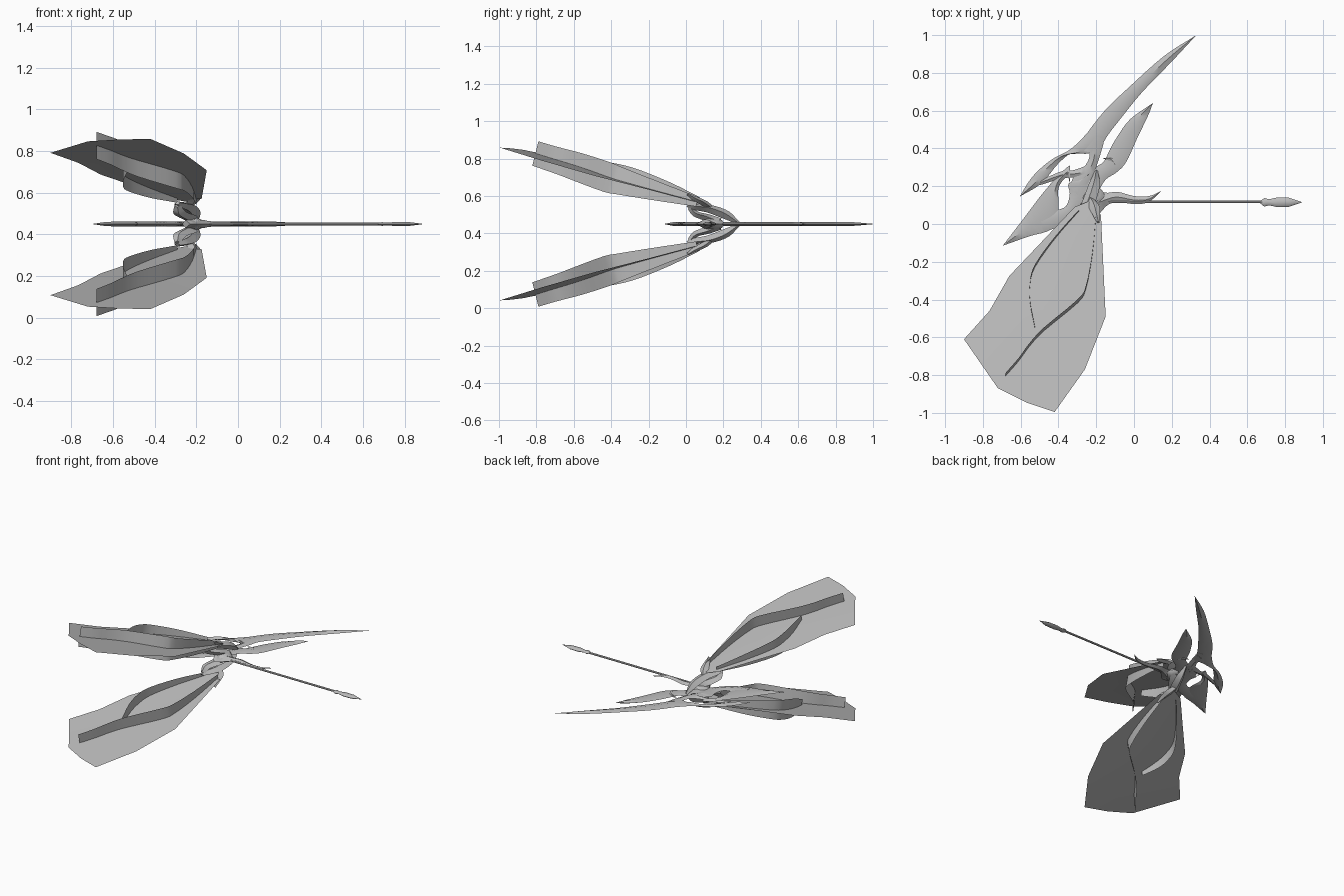
import bpy, bmesh, math
from mathutils import Vector

if "Cube" in bpy.data.objects:
    bpy.data.objects.remove(bpy.data.objects["Cube"])

ZC = 0.45  # mirror plane height
steel = bpy.data.materials.new("grey steel")
steel.diffuse_color = (0.5, 0.5, 0.5, 1)
steel.use_nodes = True
steel.node_tree.nodes["Principled BSDF"].inputs["Base Color"].default_value = steel.diffuse_color


def make(name, verts, faces, smooth=True, angle=40):
    me = bpy.data.meshes.new(name)
    me.from_pydata([tuple(v) for v in verts], [], faces)
    bm = bmesh.new()
    bm.from_mesh(me)
    bmesh.ops.recalc_face_normals(bm, faces=bm.faces)
    bm.to_mesh(me)
    bm.free()
    me.materials.append(steel)
    ob = bpy.data.objects.new(name, me)
    bpy.context.collection.objects.link(ob)
    if smooth:
        bpy.ops.object.select_all(action='DESELECT')
        ob.select_set(True)
        bpy.context.view_layer.objects.active = ob
        bpy.ops.object.shade_smooth_by_angle(angle=math.radians(angle))
    return ob


def spline(pts, n=4):
    """Catmull-Rom resampling of a list of vectors."""
    p = [Vector(q) for q in pts]
    p = [2 * p[0] - p[1]] + p + [2 * p[-1] - p[-2]]
    out = []
    for a, b, c, d in zip(p, p[1:], p[2:], p[3:]):
        for i in range(n):
            t = i / n
            out.append(0.5 * (2 * b + (c - a) * t + (2 * a - 5 * b + 4 * c - d) * t * t
                              + (3 * b - a - 3 * c + d) * t ** 3))
    return out + [p[-2]]


def loft(name, rings, **kw):
    k, n = len(rings[0]), len(rings)
    verts = [v for r in rings for v in r]
    faces = [(i * k + j, i * k + (j + 1) % k, (i + 1) * k + (j + 1) % k, (i + 1) * k + j)
             for i in range(n - 1) for j in range(k)]
    faces += [tuple(range(k)), tuple(range((n - 1) * k, n * k))]
    return make(name, verts, faces, **kw)


def blade(name, pairs, thick=0.011):
    """Flat blade with a diamond section; each pair holds both edges (xl, yl, xr, yr)."""
    rings = []
    for q in spline([Vector(p) for p in pairs]):
        a, b = Vector((q[0], q[1], ZC)), Vector((q[2], q[3], ZC))
        m = (a + b) / 2
        h = Vector((0, 0, min(thick, (a - b).length * 0.2 + 0.001)))
        rings.append([a, m + h, b, m - h])
    return loft(name, rings)


# Blades in the middle plane
blade("long_blade", [(.33, 1, .33, 1), (.16, .89, .2, .86), (-.02, .73, .045, .70),
                     (-.155, .60, -.065, .565), (-.26, .465, -.145, .46),
                     (-.31, .395, -.19, .37)])
blade("long_blade_hook", [(-.22, .51, -.15, .45), (-.33, .40, -.235, .375),
                          (-.43, .345, -.33, .375), (-.51, .28, -.405, .315),
                          (-.56, .22, -.49, .215), (-.605, .145, -.605, .145)])
blade("long_blade_inner_arm", [(-.25, .42, -.16, .43), (-.235, .36, -.19, .33),
                               (-.265, .30, -.22, .25), (-.31, .27, -.26, .17),
                               (-.34, .20, -.27, .12)])
blade("long_blade_curl", [(-.25, .31, -.26, .24), (-.32, .285, -.32, .245),
                          (-.38, .28, -.385, .24), (-.49, .235, -.50, .205)])
blade("crescent_blade", [(-.695, -.115, -.695, -.115), (-.595, .015, -.555, -.065),
                         (-.505, .135, -.435, -.025), (-.46, .19, -.40, .08),
                         (-.41, .25, -.40, .19), (-.36, .295, -.355, .25),
                         (-.34, .31, -.34, .22)])
blade("crescent_lower_arm", [(-.50, .05, -.48, -.045), (-.42, .07, -.37, .00),
                             (-.36, .095, -.305, .06), (-.34, .16, -.25, .13),
                             (-.345, .215, -.235, .22), (-.27, .235, -.21, .29)])
blade("short_blade", [(.10, .64, .10, .64), (-.02, .555, .075, .575), (-.09, .46, .015, .45),
                      (-.125, .40, -.04, .33), (-.16, .33, -.09, .275),
                      (-.21, .29, -.15, .235), (-.27, .17, -.19, .17)])
blade("short_blade_barb", [(-.17, .35, -.17, .35), (-.15, .34, -.10, .35),
                           (-.12, .30, -.08, .33)])
blade("shaft_collar", [(-.27, .13, -.23, .05), (-.2, .17, -.19, .05), (-.14, .165, -.14, .10),
                       (-.085, .17, -.085, .115), (0, .148, .01, .105),
                       (.08, .148, .08, .118), (.145, .175, .145, .175)], 0.02)


# Hub, shaft and spear head, all turned around the x axis or lofted along it
def turned(name, prof, y, sides=8, flat=1.0):
    rings = [[Vector((x, y + r * math.cos(2 * math.pi * j / sides),
                      ZC + flat * r * math.sin(2 * math.pi * j / sides)))
              for j in range(sides)] for x, r in prof]
    return loft(name, rings)


turned("hub", [(-.27, .01), (-.24, .05), (-.2, .07), (-.17, .04), (-.15, .01)], .14, 8, .45)
turned("shaft", [(-.2, .007), (.70, .007)], .117)
turned("spear_head", [(.67, .007), (.69, .023), (.715, .016), (.76, .026), (.82, .024),
                      (.89, .001)], .115, 6, .45)


def sheet_z(x, y):
    return 0.591 - 0.26 * y - 0.07 * (x + 0.3)


def both(name, verts, faces, **kw):
    """Make a part above the middle plane and its mirror below."""
    make("upper_" + name, verts, faces, **kw)
    make("lower_" + name, [(v[0], v[1], 2 * ZC - v[2]) for v in verts],
         [tuple(reversed(f)) for f in faces], **kw)


# Banner sheets, one on each side of the middle plane
edge = [(-.2, .05), (-.175, .05), (-.15, -.49), (-.26, -.77), (-.42, -.995), (-.57, -.945),
        (-.72, -.87), (-.9, -.61), (-.765, -.46), (-.66, -.275), (-.475, -.08),
        (-.315, .09), (-.24, .12)]
n = len(edge)
bv = [(x, y, sheet_z(x, y)) for x, y in edge] + [(-.45, -.45, sheet_z(-.45, -.45) + .005)]
both("banner", bv, [(i, (i + 1) % n, n) for i in range(n)], angle=30)


# Upright ribbons that cross the banners
def ribbon(name, path):
    verts = []
    for x, y, h in spline(path, 3):
        z = sheet_z(x, y)
        verts += [(x, y - .25 * h, z - h), (x, y + .25 * h, z + h)]
    both(name, verts, [(i, i + 1, i + 3, i + 2) for i in range(0, len(verts) - 2, 2)])


ribbon("long_ribbon", [(-.2, .06, .025), (-.22, -.16, .05), (-.255, -.345, .07),
                       (-.30, -.42, .078), (-.475, -.565, .075), (-.555, -.65, .07),
                       (-.61, -.725, .067), (-.68, -.805, .065)])
ribbon("short_ribbon", [(-.29, .07, .02), (-.42, -.08, .045), (-.525, -.23, .06),
                        (-.55, -.32, .065), (-.55, -.42, .06), (-.525, -.55, .035)])


# Curved claws that join the hub to the banners
def claw(name, path):
    verts = []
    for x, y, z, w, t in spline(path, 4):
        verts += [(x - w, y, z - t * .3), (x, y + t, z + t), (x + w, y, z + t * .3),
                  (x, y - t, z - t)]
    m = len(verts) // 4
    faces = [(i * 4 + j, i * 4 + (j + 1) % 4, i * 4 + 4 + (j + 1) % 4, i * 4 + 4 + j)
             for i in range(m - 1) for j in range(4)]
    faces += [(3, 2, 1, 0), tuple(range(4 * m - 4, 4 * m))]
    both(name, verts, faces)


claw("claw", [(-.2, .28, .455, .008, .006), (-.21, .21, .50, .03, .018),
              (-.235, .13, .53, .035, .018), (-.265, .06, .54, .035, .015),
              (-.29, .01, .55, .015, .008)])
claw("inner_claw", [(-.2, .17, .46, .02, .02), (-.24, .11, .485, .04, .016),
                    (-.28, .05, .505, .03, .012), (-.29, .02, .54, .015, .01)])
claw("banner_clip", [(-.24, .14, .53, .02, .01), (-.215, .10, .56, .03, .012),
                     (-.2, .05, .585, .02, .01), (-.19, .01, .61, .008, .005)])
